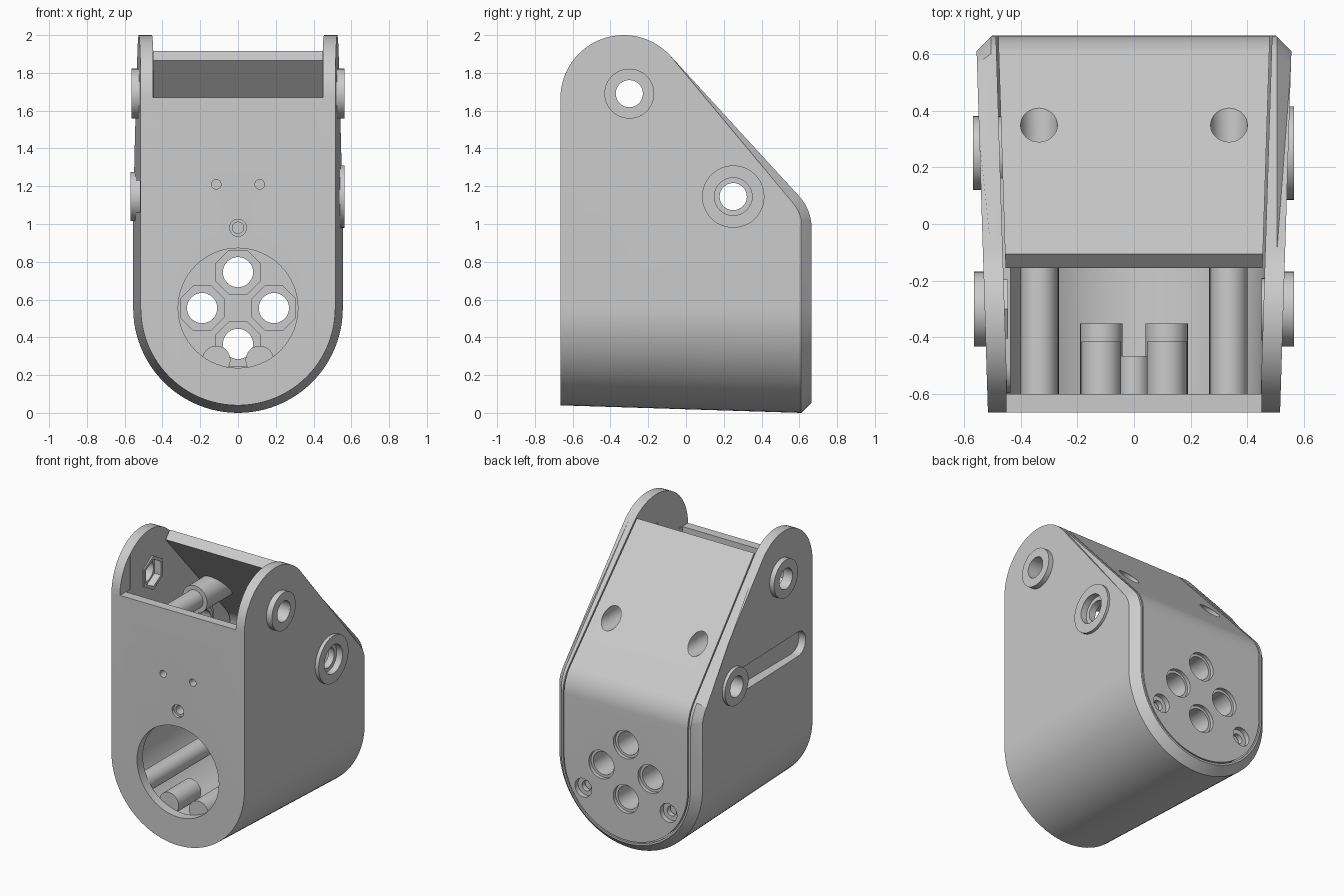
import bpy, bmesh
from math import sin, cos, pi, radians

if "Cube" in bpy.data.objects:
    bpy.data.objects.remove(bpy.data.objects["Cube"])


def loft(name, axis, sections):
    """Skin closed (u, v) outlines placed along the x or y axis, with capped ends."""
    bm = bmesh.new()
    rings = []
    for pos, pts in sections:
        rings.append([bm.verts.new((pos, u, v) if axis == 'x' else (u, pos, v)) for u, v in pts])
    n = len(rings[0])
    for a, b in zip(rings, rings[1:]):
        for i in range(n):
            j = (i + 1) % n
            bm.faces.new((a[i], a[j], b[j], b[i]))
    bm.faces.new(rings[0])
    bm.faces.new(rings[-1])
    bmesh.ops.recalc_face_normals(bm, faces=bm.faces)
    me = bpy.data.meshes.new(name)
    bm.to_mesh(me)
    bm.free()
    ob = bpy.data.objects.new(name, me)
    bpy.context.collection.objects.link(ob)
    return ob


def arc(cu, cv, r, a0, a1, n):
    return [(cu + r * cos(radians(a0 + (a1 - a0) * i / n)),
             cv + r * sin(radians(a0 + (a1 - a0) * i / n))) for i in range(n + 1)]


def cyl(axis, u, v, r, a, b, n=32, turn=0):
    pts = arc(u, v, r, turn, turn + 360, n)[:-1]
    return loft("cylinder", axis, [(a, pts), (b, pts)])


def boolean(ob, op, *tools):
    """Apply boolean tools to an object and discard the tools."""
    for t in tools:
        m = ob.modifiers.new("bool", 'BOOLEAN')
        m.operation, m.solver, m.object = op, 'EXACT', t
        dg = bpy.context.evaluated_depsgraph_get()
        me = bpy.data.meshes.new_from_object(ob.evaluated_get(dg))
        ob.modifiers.clear()
        ob.data = me
        bpy.data.objects.remove(t)


def width(y):
    return 0.515 + 0.0314 * (y + 0.665)


def u_shape(r, top=2.3):
    return [(r, top)] + arc(0, 0.555, r, 0, -180, 48) + [(-r, top)]


def side_profile(o):
    """Side outline; o pulls in the sloped and rear edge."""
    return ([(-0.665, -0.1)] + arc(-0.33, 1.665, 0.335, 180, 42.3, 28)
            + arc(0.415, 0.978, 0.25 - o, 42.3, 0, 10) + [(0.665 - o, -0.1)])


def wall_prism(name):
    return loft(name, 'x', [(x, side_profile(o)) for x, o in
                            ((-0.6, 0.095), (-0.505, 0), (0.505, 0), (0.6, 0.095))])


# Housing shell: tapered U body trimmed by the side outline
shell = loft("housing_shell", 'y', [(y, u_shape(r)) for y, r in
             ((-0.7, width(-0.7)), (0.61, 0.555), (0.7, 0.465))])
boolean(shell, 'INTERSECT', wall_prism("trim"))

# Interior cavity and open top above the front wall
boolean(shell, 'DIFFERENCE',
        loft("cavity", 'y', [(y, u_shape(width(y) - 0.07)) for y in (-0.6, 0.8)]),
        loft("notch", 'y', [(y, [(-0.45, 1.67), (0.45, 1.67), (0.45, 2.4), (-0.45, 2.4)])
                            for y in (-0.8, -0.55)]))

# Slot recess in the left wall with a backing plate
def slot(r, a, b):
    pts = arc(0.25, 1.145, r, -90, 90, 16) + arc(-0.5, 1.145, r, 90, 270, 16)
    return loft("slot", 'x', [(a, pts), (b, pts)])

boolean(shell, 'UNION', slot(0.09 + 0.005, -0.50, -0.435))
boolean(shell, 'DIFFERENCE', slot(0.085, -0.7, -0.465))

# Pivot bosses on the side walls
for y, z, r, a, b in ((-0.3, 1.69, 0.132, 0.49, 0.565), (0.25, 1.145, 0.165, 0.50, 0.565),
                      (-0.3, 1.69, 0.132, -0.49, -0.565), (0.25, 1.145, 0.13, -0.455, -0.568)):
    boolean(shell, 'UNION', cyl('x', y, z, r, a, b, 48))
boolean(shell, 'UNION', cyl('x', -0.3, 1.69, 0.12, -0.49, -0.445, 6, 30),
        cyl('x', -0.3, 1.69, 0.11, 0.49, 0.45))
boolean(shell, 'DIFFERENCE',
        cyl('x', -0.3, 1.69, 0.072, -0.7, 0.7),
        cyl('x', 0.25, 1.145, 0.072, -0.7, 0.7),
        cyl('x', 0.25, 1.145, 0.1, 0.52, 0.7),
        cyl('x', -0.3, 1.69, 0.095, -0.495, -0.4, 6, 30))

# Posts standing on the inside of the front wall
for s in (-1, 1):
    boolean(shell, 'UNION',
            cyl('y', s * 0.335, 1.42, 0.065, -0.63, 0.1),
            cyl('y', s * 0.33, 0.355, 0.065, -0.63, 0.58),
            cyl('y', s * 0.115, 1.21, 0.07, -0.63, -0.415))
boolean(shell, 'UNION', cyl('y', 0, 0.98, 0.055, -0.63, -0.465))

# Front openings
boolean(shell, 'DIFFERENCE',
        cyl('y', 0, 0.555, 0.317, -0.8, -0.5, 64),
        cyl('y', 0, 0.98, 0.045, -0.8, -0.645),
        cyl('y', 0, 0.98, 0.03, -0.8, -0.5),
        cyl('y', 0.115, 1.21, 0.025, -0.8, -0.45),
        cyl('y', -0.115, 1.21, 0.025, -0.8, -0.45))

# Rear cover panel following the slope and the back
panel = loft("rear_cover", 'y', [(y, u_shape(width(y) - 0.078)) for y in (-0.7, 0.8)])
band = ([(-0.105, 1.915)] + arc(0.415, 0.978, 0.25, 42.3, 0, 10) + [(0.665, -0.1), (0.595, -0.1)]
        + arc(0.415, 0.978, 0.18, 0, 42.3, 10) + [(-0.155, 1.866)])
boolean(panel, 'INTERSECT', loft("band", 'x', [(-0.7, band), (0.7, band)]))

# Cable ports with octagonal collars, countersunk from behind
ports = [(0.19, 0.555), (-0.19, 0.555), (0, 0.745), (0, 0.365)]
for x, z in ports:
    boolean(panel, 'UNION', cyl('y', x, z, 0.128, 0.45, 0.63, 8, 22.5))
for x, z in ports:
    boolean(panel, 'DIFFERENCE', cyl('y', x, z, 0.08, 0.3, 0.8),
            cyl('y', x, z, 0.098, 0.64, 0.8))

# Screw holes in the cover and the sockets behind the slope
sockets = []
for s in (-1, 1):
    boolean(panel, 'DIFFERENCE',
            cyl('y', s * 0.33, 0.355, 0.065, 0.63, 0.8),
            cyl('y', s * 0.33, 0.355, 0.035, 0.55, 0.8),
            cyl('y', s * 0.335, 1.42, 0.065, 0.1, 0.8))
    socket = cyl('y', s * 0.335, 1.42, 0.095, 0.0, 0.8)
    socket.name = "screw_socket"
    inset = side_profile(0.03)
    boolean(socket, 'INTERSECT', loft("inset", 'x', [(-0.7, inset), (0.7, inset)]))
    boolean(socket, 'DIFFERENCE', cyl('y', s * 0.335, 1.42, 0.066, 0.08, 0.8))
    sockets.append(socket)

# Short locating pegs seen through the front opening
pegs = []
for s in (-1, 1):
    peg = cyl('y', s * 0.115, 0.28, 0.075, -0.599, -0.35)
    peg.name = "locating_peg"
    pegs.append(peg)

# Smooth shading with sharp edges kept
for ob in [shell, panel] + sockets + pegs:
    bpy.ops.object.select_all(action='DESELECT')
    ob.select_set(True)
    bpy.context.view_layer.objects.active = ob
    bpy.ops.object.shade_smooth_by_angle(angle=radians(30))
